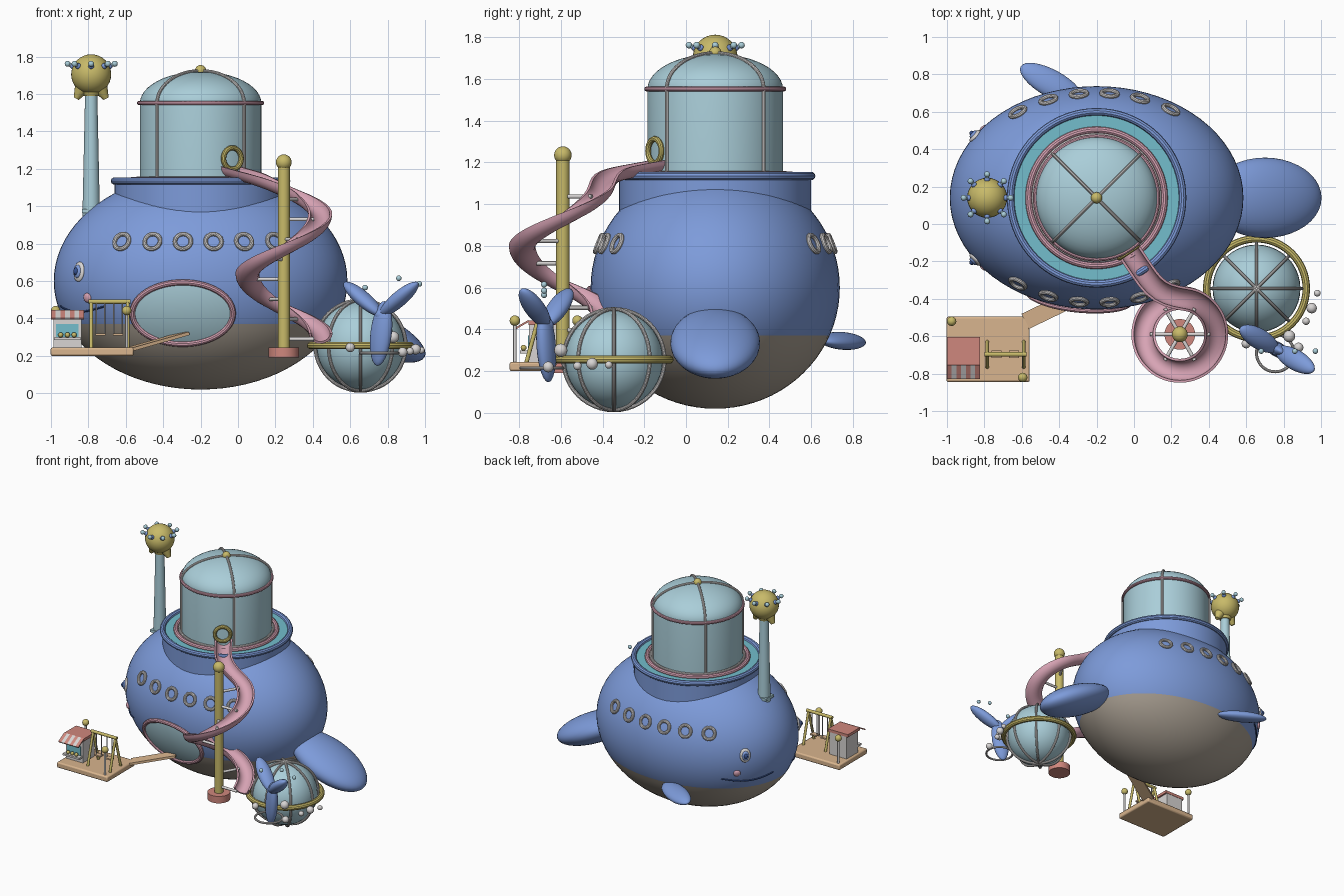
import bpy, bmesh, math
from math import sin, cos, pi, radians, sqrt
from mathutils import Vector as V

if "Cube" in bpy.data.objects:
    bpy.data.objects.remove(bpy.data.objects["Cube"])


def material(name, *rgb):
    lin = [((c / 255 + 0.055) / 1.055) ** 2.4 for c in rgb] + [1]
    m = bpy.data.materials.new(name)
    m.use_nodes = True
    m.diffuse_color = lin
    m.node_tree.nodes["Principled BSDF"].inputs["Base Color"].default_value = lin
    return m


BLUE = material("body blue", 125, 155, 218)
TAUPE = material("belly taupe", 170, 160, 147)
TEAL = material("deck teal", 115, 190, 204)
GLASS = material("pale glass", 170, 206, 217)
PINK = material("pink", 215, 163, 180)
GOLD = material("gold", 200, 186, 105)
WHITE = material("off white", 216, 213, 212)
TAN = material("tan wood", 217, 181, 142)
SALMON = material("salmon", 207, 135, 125)
NAVY = material("navy", 50, 78, 140)


# ---------- helpers ----------
def finish(name, mat):
    o = bpy.context.object
    o.name = name
    o.data.materials.append(mat)
    return o


def from_bmesh(name, bm, mat):
    bmesh.ops.recalc_face_normals(bm, faces=bm.faces[:])
    me = bpy.data.meshes.new(name)
    bm.to_mesh(me)
    bm.free()
    o = bpy.data.objects.new(name, me)
    bpy.context.collection.objects.link(o)
    me.materials.append(mat)
    return o


def facing(direction):
    return V(direction).to_track_quat('Z', 'Y').to_euler()


def ball(name, loc, size, mat, rot=(0, 0, 0), seg=24):
    bpy.ops.mesh.primitive_uv_sphere_add(segments=seg, ring_count=seg // 2, location=loc, rotation=rot)
    bpy.context.object.scale = (size,) * 3 if isinstance(size, float) else size
    return finish(name, mat)


def box(name, loc, size, mat, rot=(0, 0, 0), bevel=0.0):
    bpy.ops.mesh.primitive_cube_add(size=1, location=loc, rotation=rot)
    o = finish(name, mat)
    o.scale = size
    if bevel:
        bpy.ops.object.transform_apply(location=False, rotation=False, scale=True)
        b = o.modifiers.new("bevel", 'BEVEL')
        b.width, b.segments = bevel, 2
    return o


def rod(name, a, b, r, mat, r2=None, seg=16):
    a, b = V(a), V(b)
    bpy.ops.mesh.primitive_cone_add(vertices=seg, radius1=r, radius2=r if r2 is None else r2,
                                    depth=(b - a).length, location=(a + b) / 2, rotation=facing(b - a))
    return finish(name, mat)


def ring(name, loc, r, thick, mat, rot=(0, 0, 0), seg=48):
    bpy.ops.mesh.primitive_torus_add(major_radius=r, minor_radius=thick, major_segments=seg,
                                     minor_segments=10, location=loc, rotation=rot)
    return finish(name, mat)


def tube(name, pts, r, mat, closed=False):
    c = bpy.data.curves.new(name, 'CURVE')
    c.dimensions, c.bevel_depth, c.bevel_resolution, c.use_fill_caps = '3D', r, 3, True
    s = c.splines.new('POLY')
    s.points.add(len(pts) - 1)
    for p, q in zip(s.points, pts):
        p.co = (*q, 1)
    s.use_cyclic_u = closed
    o = bpy.data.objects.new(name, c)
    bpy.context.collection.objects.link(o)
    c.materials.append(mat)
    return o


def lathe_mesh(profile, seg=64):
    bm = bmesh.new()
    vs = [bm.verts.new((r, 0, z)) for r, z in profile]
    es = [bm.edges.new(p) for p in zip(vs, vs[1:])]
    bmesh.ops.spin(bm, geom=vs + es, axis=(0, 0, 1), cent=(0, 0, 0), angle=2 * pi, steps=seg)
    bmesh.ops.remove_doubles(bm, verts=bm.verts[:], dist=1e-5)
    return bm


def lathe(name, profile, x, y, mat):
    o = from_bmesh(name, lathe_mesh(profile), mat)
    o.location = (x, y, 0)
    return o


# ---------- hull ----------
C, R = V((-0.2, 0.14, 0.6)), V((0.785, 0.597, 0.58))
CX, CY = C.x, C.y


def hull_point(x, z, side=-1, lift=0.0):
    d = 1 - ((x - CX) / R.x) ** 2 - ((z - C.z) / R.z) ** 2
    p = V((x, CY + side * R.y * sqrt(max(d, 0)), z))
    n = V([(p[i] - C[i]) / R[i] ** 2 for i in range(3)]).normalized()
    return p + n * lift, n


bm = bmesh.new()
bmesh.ops.create_uvsphere(bm, u_segments=72, v_segments=40, radius=1)
for v in bm.verts:
    v.co = V([C[i] + v.co[i] * R[i] for i in range(3)])
bmesh.ops.bisect_plane(bm, geom=bm.verts[:] + bm.edges[:] + bm.faces[:], plane_co=(0, 0, 0.37), plane_no=(0, 0, 1))
for f in bm.faces:
    f.material_index = int(f.calc_center_median().z < 0.37)
from_bmesh("hull", bm, BLUE).data.materials.append(TAUPE)

lathe("collar", [(0.46, 0.8), (0.46, 1.13), (0.44, 1.13)], CX, CY, BLUE)
ring("collar_rim", (CX, CY, 1.135), 0.46, 0.02, BLUE, seg=72)
lathe("deck", [(0.45, 1.135), (0.3, 1.135)], CX, CY, TEAL)
ring("deck_pink_ring", (CX, CY, 1.14), 0.363, 0.018, PINK, seg=72)
ring("deck_white_ring", (CX, CY, 1.15), 0.337, 0.01, WHITE, seg=72)

# ---------- glass dome ----------
arc = [(0.325 * cos(a * pi / 24), 1.55 + 0.17 * sin(a * pi / 24)) for a in range(13)]
lathe("dome", [(0.325, 1.12)] + arc, CX, CY, GLASS)
ring("dome_band", (CX, CY, 1.552), 0.328, 0.012, PINK, seg=72)
for k in range(4):
    a = radians(45 + 90 * k)
    tube("dome_rib", [(CX + (r + .004) * cos(a), CY + (r + .004) * sin(a), z + .004)
                      for r, z in [(0.325, 1.13)] + arc], 0.009, WHITE)
ball("dome_finial", (CX, CY, 1.725), 0.03, GOLD)

# ---------- lookout tower ----------
TX = -0.785
box("tower_foot", (TX, CY, 0.975), (0.1, 0.1, 0.02), GLASS)
rod("tower_column", (TX, CY, 0.94), (TX, CY, 1.63), 0.047, GLASS, 0.032, 32)
rod("tower_neck", (TX, CY, 1.59), (TX, CY, 1.64), 0.04, GOLD, 0.06, 32)
ball("tower_globe", (TX, CY, 1.705), 0.107, GOLD, seg=32)
for s in (-1, 1):
    rod("tower_bracket", (TX + s * 0.045, CY, 1.64), (TX + s * 0.08, CY, 1.575), 0.045, GOLD, 0.015)
for k in range(8):
    d = V((cos(k * pi / 4), sin(k * pi / 4), 0.45)).normalized()
    p = V((TX, CY, 1.705))
    rod("globe_stalk", p + d * 0.09, p + d * 0.135, 0.01, GLASS)
    ball("globe_stalk_root", p + d * 0.108, 0.016, BLUE, seg=12)
    ball("globe_stalk_tip", p + d * 0.138, 0.016, GLASS, seg=12)

# ---------- portholes, face ----------
for side in (-1, 1):
    for k in range(6):
        p, n = hull_point(-0.62 + 0.163 * k, 0.81, side, 0.004)
        ring("porthole", p, 0.043, 0.012, WHITE, facing(n), 32)
    p, n = hull_point(-0.85, 0.65, side)
    for nm, w, h, off, m in (("eye", .04, .054, 0, WHITE), ("iris", .026, .036, .01, BLUE),
                             ("pupil", .014, .02, .02, NAVY)):
        ball(nm, p + n * off, (w, h, 0.016), m, facing(n))
    p, n = hull_point(-0.805, 0.51, side)
    ball("cheek", p, (0.026, 0.026, 0.014), PINK, facing(n))
    mouth = []
    for k in range(13):
        a = radians(12 + 36 * k / 12)
        z = 0.465 - 0.03 * sin(pi * k / 12)
        s = sqrt(1 - ((z - C.z) / R.z) ** 2)
        mouth.append((CX - (R.x * s + .002) * cos(a), CY + side * (R.y * s + .002) * sin(a), z))
    tube("mouth", mouth, 0.005, NAVY)

# ---------- oval front window ----------
bm = lathe_mesh([(k / 8, 0) for k in range(9)], 48)
for v in bm.verts:
    v.co = hull_point(-0.295 + 0.265 * v.co.x, 0.43 + 0.162 * v.co.y, -1, 0.007)[0]
from_bmesh("front_window", bm, GLASS)
tube("window_frame", [hull_point(-0.295 + 0.267 * cos(a * pi / 32), 0.43 + 0.163 * sin(a * pi / 32), -1, 0.006)[0]
                      for a in range(64)], 0.016, PINK, True)

# ---------- fins ----------
ball("tail_fin", (0.7, 0.14, 0.335), (0.33, 0.215, 0.11), BLUE, (0, radians(25), 0), 40)
ball("side_fin", (-0.44, 0.75, 0.345), (0.19, 0.075, 0.04), BLUE, (radians(15), 0, radians(151)), 32)

# ---------- spiral slide ----------
PX, PY = 0.245, -0.59
path = [V((-0.05, -0.11, 1.215)).lerp(V((0.15, -0.41, 1.16)), k / 8) for k in range(9)]
for a in range(84, -361, -6):
    path.append(V((PX + 0.198 * cos(radians(a)), PY + 0.198 * sin(radians(a)), 0.96 + 0.16 * a / 90)))
for _ in range(6):
    path = [path[0]] + [(a + b * 2 + c) / 4 for a, b, c in zip(path, path[1:], path[2:])] + [path[-1]]
half = [k * pi / 10 for k in range(11)]
trough = [(-.064 * cos(t), -.062 * sin(t)) for t in half] + [(.051 * cos(t), -.049 * sin(t)) for t in half]
bm, prev = bmesh.new(), None
for i, p in enumerate(path):
    t = path[min(i + 1, len(path) - 1)] - path[max(i - 1, 0)]
    side = t.cross(V((0, 0, 1))).normalized()
    up = side.cross(t).normalized()
    cur = [bm.verts.new(p + side * u + up * w) for u, w in trough]
    n = len(cur)
    if prev:
        for j in range(n):
            bm.faces.new((prev[j], prev[(j + 1) % n], cur[(j + 1) % n], cur[j]))
    if i in (0, len(path) - 1):
        bm.faces.new(cur)
    prev = cur
from_bmesh("slide", bm, PINK)
ring("slide_arch", (-0.03, -0.15, 1.255), 0.057, 0.014, GOLD, facing((0.56, -0.83, 0)))
rod("slide_pole", (PX, PY, 0.2), (PX, PY, 1.22), 0.032, GOLD, seg=32)
ball("slide_pole_knob", (PX, PY, 1.235), 0.042, GOLD)
rod("slide_pole_base", (PX, PY, 0.19), (PX, PY, 0.245), 0.082, SALMON, seg=32)
for a in range(60, -361, -60):
    z, c, s = 0.93 + 0.16 * a / 90, cos(radians(a)), sin(radians(a))
    rod("slide_spoke", (PX, PY, z), (PX + 0.16 * c, PY + 0.16 * s, z), 0.01, WHITE)

# ---------- glass pod ----------
pod = V((0.655, -0.345, 0.255))
ball("pod", pod, 0.235, GLASS, seg=40)
for k in range(4):
    ring("pod_rib", pod, 0.243, 0.009, WHITE, (pi / 2, 0, k * pi / 4))
ring("pod_band", pod, 0.266, 0.02, GOLD, seg=64)
for x, y, z, r in ((.6, -.64, .245, .025), (.83, -.6, .3, .032), (.95, -.45, .235, .028), (.98, -.37, .23, .018),
                   (.92, -.52, .225, .02), (.88, -.66, .22, .026), (.72, -.46, .23, .025)):
    ball("bubble", (x, y, z), r, WHITE, seg=16)
for x, z in ((.86, .615), (.97, .585), (.68, .565)):
    ball("small_bubble", (x, -0.68, z), 0.015, GLASS, seg=12)

# ---------- propeller beside the pod ----------
hub, across = V((0.765, -0.67, 0.42)), V((0.86, -0.5, 0))
ball("propeller_hub", hub, 0.035, BLUE)
for s in (-1, 1):
    d = across * s * 0.8 + V((0, 0, 0.6))
    ball("propeller_blade", hub + d * 0.14, (0.055, 0.04, 0.145), BLUE, facing(d))
ball("propeller_blade_low", hub - V((0, 0, 0.1)), (0.062, 0.04, 0.175), BLUE, (0, radians(8), radians(-30)))
ring("propeller_ring", (0.755, -0.69, 0.215), 0.1, 0.008, WHITE)

# ---------- play platform ----------
box("platform", (-0.78, -0.67, 0.222), (0.445, 0.35, 0.045), TAN, bevel=0.01)
a, b = V((-0.58, -0.52, 0.235)), V((-0.28, -0.375, 0.32))
d = b - a
box("gangplank", (a + b) / 2, (d.length, 0.09, 0.018), TAN,
    (0, -math.asin(d.z / d.length), math.atan2(d.y, d.x)))
for x, y in ((-0.975, -0.52), (-0.595, -0.82)):
    rod("lamp_post", (x, y, 0.24), (x, y, 0.44), 0.008, WHITE)
    ball("lamp_globe", (x, y, 0.442), 0.025, GOLD)

# swing set
rod("swing_bar", (-0.8, -0.697, 0.49), (-0.575, -0.697, 0.49), 0.012, GOLD)
for x in (-0.785, -0.59):
    for y in (-0.765, -0.63):
        rod("swing_leg", (x, -0.697, 0.49), (x, y, 0.24), 0.01, GOLD)
for x in (-0.735, -0.642):
    box("swing_seat", (x, -0.697, 0.315), (0.055, 0.04, 0.01), TAN)
    for s in (-0.022, 0.022):
        rod("swing_rope", (x + s, -0.697, 0.315), (x + s, -0.697, 0.49), 0.004, WHITE, seg=8)

# snack booth
BX = -0.912
box("booth", (BX, -0.68, 0.335), (0.15, 0.145, 0.18), WHITE)
box("booth_roof", (BX, -0.68, 0.432), (0.175, 0.15, 0.022), SALMON)
box("booth_window", (BX, -0.754, 0.335), (0.12, 0.008, 0.07), TEAL)
box("booth_counter", (BX, -0.77, 0.292), (0.145, 0.05, 0.014), WHITE)
for k in range(7):
    box("awning_stripe", (BX + (k - 3) * 0.025, -0.79, 0.42), (0.025, 0.085, 0.009),
        WHITE if k % 2 else SALMON, (radians(30), 0, 0))
for k in (-1, 0, 1):
    ball("booth_treat", (BX + k * 0.036, -0.778, 0.312), 0.014, GOLD, seg=12)

# ---------- convert curves, smooth shading with kept edges ----------
bpy.context.view_layer.update()
bpy.ops.object.select_all(action='DESELECT')
for o in bpy.context.scene.objects:
    if o.type == 'CURVE':
        o.select_set(True)
        bpy.context.view_layer.objects.active = o
bpy.ops.object.convert(target='MESH')
for o in bpy.context.scene.objects:
    o.select_set(o.type == 'MESH')
bpy.ops.object.shade_smooth_by_angle(angle=radians(35))
